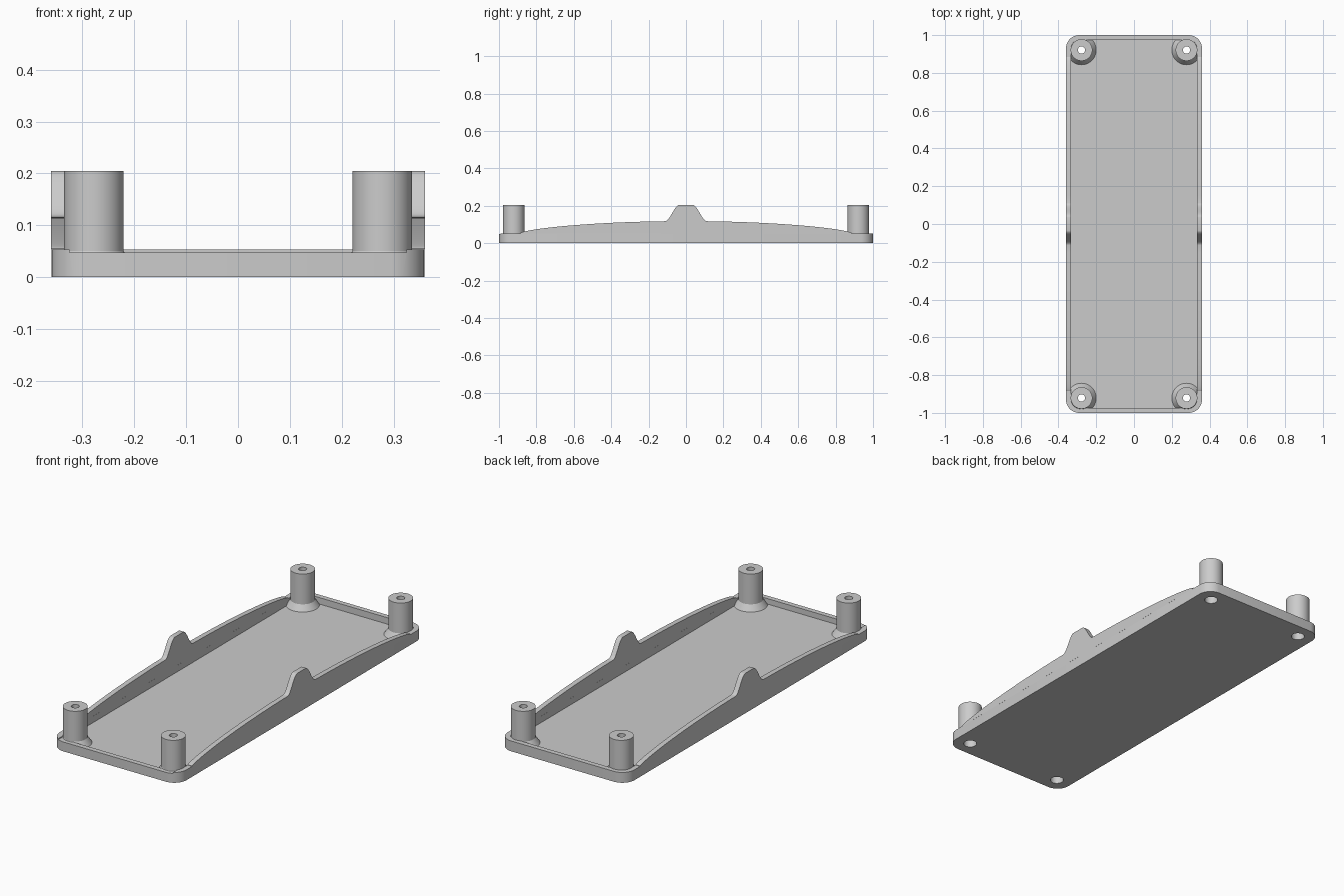
import bpy, bmesh, math
from mathutils import Matrix, Vector

if "Cube" in bpy.data.objects:
    bpy.data.objects.remove(bpy.data.objects["Cube"])

HALF_X, HALF_Y = 0.36, 1.0
WALL, FLOOR, RIM, TOP = 0.026, 0.02, 0.053, 0.205
POST_X, POST_Y = 0.278, 0.921
BORE, HOLE = 0.032, 0.019

grey = bpy.data.materials.new("plain grey")
grey.use_nodes = True
colour = (0.6, 0.6, 0.6, 1)
grey.diffuse_color = colour
grey.node_tree.nodes["Principled BSDF"].inputs["Base Color"].default_value = colour


def finish(name, bm):
    """Turn a bmesh into a smooth-by-angle object."""
    bmesh.ops.recalc_face_normals(bm, faces=bm.faces)
    mesh = bpy.data.meshes.new(name)
    bm.to_mesh(mesh)
    bm.free()
    obj = bpy.data.objects.new(name, mesh)
    bpy.context.collection.objects.link(obj)
    mesh.materials.append(grey)
    return obj


def smooth(obj):
    bpy.ops.object.select_all(action='DESELECT')
    obj.select_set(True)
    bpy.context.view_layer.objects.active = obj
    bpy.ops.object.shade_smooth_by_angle(angle=math.radians(30))


def prism(name, points, direction):
    """Extrude a closed outline along a direction."""
    bm = bmesh.new()
    face = bm.faces.new([bm.verts.new(p) for p in points])
    new = bmesh.ops.extrude_face_region(bm, geom=[face])["geom"]
    verts = [v for v in new if isinstance(v, bmesh.types.BMVert)]
    bmesh.ops.translate(bm, verts=verts, vec=direction)
    return finish(name, bm)


def rounded(hx, hy, r, z, cx=0, cy=0, steps=10):
    """Rounded rectangle outline; hx = hy = r gives a circle."""
    pts = []
    for q, (sx, sy) in enumerate([(1, 1), (-1, 1), (-1, -1), (1, -1)]):
        for i in range(steps):
            a = math.pi / 2 * (q + (i + 0.5) / steps)
            pts.append((cx + sx * (hx - r) + r * math.cos(a),
                        cy + sy * (hy - r) + r * math.sin(a), z))
    return pts


def cut(obj, cutter):
    mod = obj.modifiers.new("cut", 'BOOLEAN')
    mod.operation, mod.solver, mod.object = 'DIFFERENCE', 'EXACT', cutter
    bpy.context.view_layer.objects.active = obj
    bpy.ops.object.modifier_apply(modifier=mod.name)
    bpy.data.objects.remove(cutter)


# Shallow tray with a cavity and a slightly lowered front rim
tray = prism("tray", rounded(HALF_X, HALF_Y, 0.07, 0), (0, 0, RIM))
cut(tray, prism("cavity", rounded(HALF_X - WALL, HALF_Y - WALL, 0.045, FLOOR), (0, 0, 0.1)))
cut(tray, prism("front_notch", [(-0.325, -1.1, 0.048), (0.325, -1.1, 0.048),
                                (0.325, -0.95, 0.048), (-0.325, -0.95, 0.048)], (0, 0, 0.1)))

corners = [(sx, sy) for sx in (-1, 1) for sy in (-1, 1)]
for sx, sy in corners:
    cut(tray, prism("screw_hole", rounded(BORE, BORE, BORE, -0.1, sx * POST_X, sy * POST_Y, 12),
                    (0, 0, 0.3)))
smooth(tray)

# Hollow screw posts with a flared foot
section = [(BORE, FLOOR), (BORE, 0.06), (HOLE, 0.06), (HOLE, TOP),
           (0.0575, TOP), (0.0575, 0.05), (0.078, FLOOR)]
for sx, sy in corners:
    bm = bmesh.new()
    verts = [bm.verts.new((r, 0, z)) for r, z in section]
    edges = [bm.edges.new((verts[i - 1], verts[i])) for i in range(len(verts))]
    bmesh.ops.spin(bm, geom=verts + edges, cent=(0, 0, 0), axis=(0, 0, 1),
                   angle=2 * math.pi, steps=48, use_merge=True)
    bmesh.ops.remove_doubles(bm, verts=bm.verts, dist=1e-5)
    side = ("left" if sx > 0 else "right") + ("_front" if sy < 0 else "_back")
    bmesh.ops.transform(bm, matrix=Matrix.Translation(Vector((sx * POST_X, sy * POST_Y, 0))),
                        verts=bm.verts)
    smooth(finish("screw_post_" + side, bm))


# Arched side walls with a rounded tab in the middle
def wall_height(y):
    y = abs(y)
    arch = 0.055 + 0.063 * max(0, 1 - (y / 0.885) ** 2) ** 0.7
    t = min(1, max(0, (0.112 - y) / 0.077))
    return arch + (TOP - arch) * t * t * (3 - 2 * t)


ys = [0.035 + 0.077 * i / 14 for i in range(15)]
ys += [0.112 + 0.773 * math.sin(math.pi / 2 * i / 30) for i in range(1, 31)]
ys = [-y for y in reversed(ys)] + ys
for sx, side in ((-1, "right"), (1, "left")):
    x = sx * HALF_X
    outline = [(x, y, wall_height(y)) for y in ys] + [(x, ys[-1], RIM), (x, ys[0], RIM)]
    smooth(prism("side_wall_" + side, outline, (-sx * WALL, 0, 0)))
